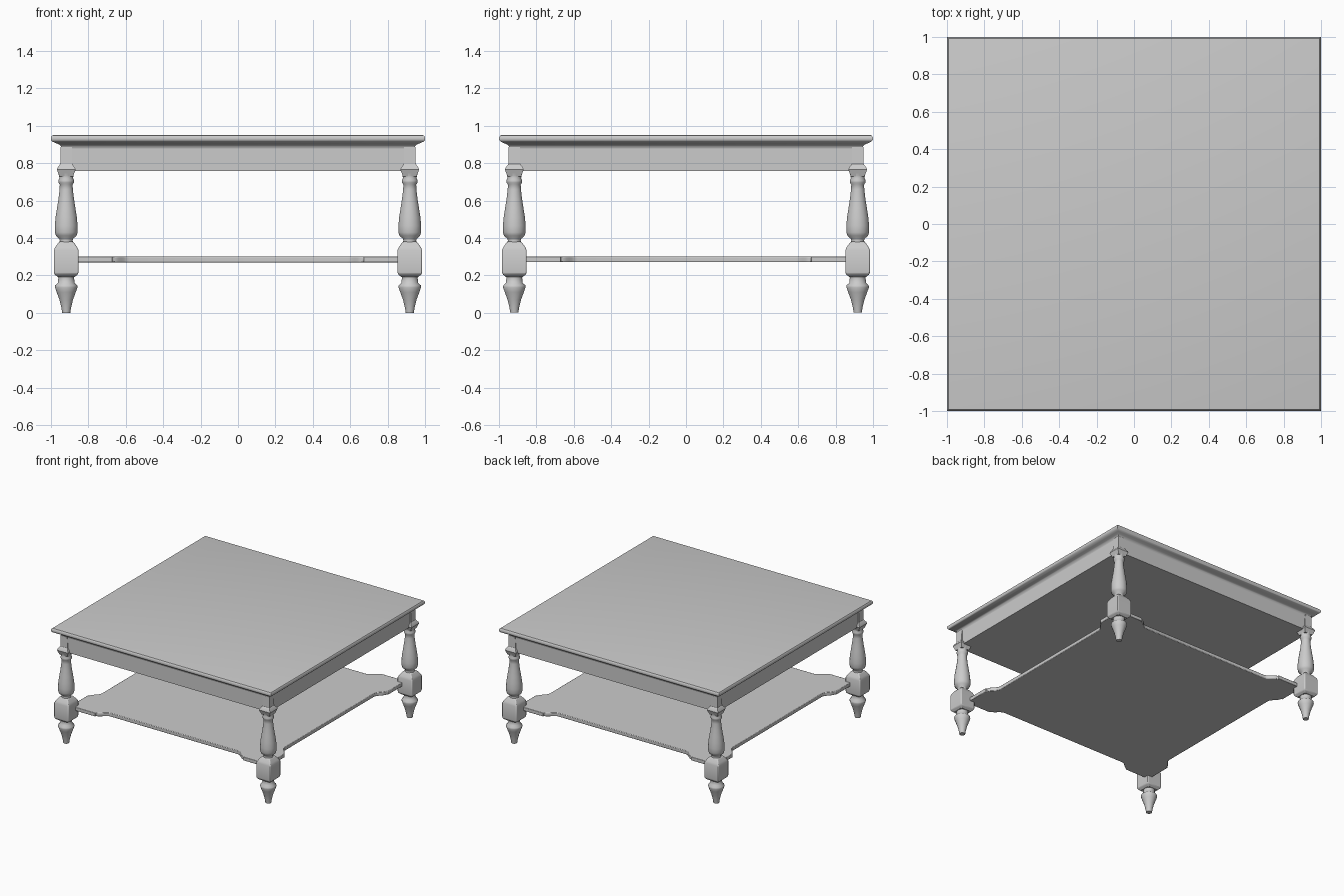
import bpy, bmesh, math

if "Cube" in bpy.data.objects:
    bpy.data.objects.remove(bpy.data.objects["Cube"])

LEG = 0.918            # leg centre offset from the middle


def loft(bm, profile, sides, cx=0.0, cy=0.0):
    """Capped stack of rings; profile = (half width, z). Four sides give a square."""
    scale = math.sqrt(2) if sides == 4 else 1.0
    rings = []
    for r, z in profile:
        ring = []
        for i in range(sides):
            a = 2 * math.pi * i / sides + math.pi / sides
            ring.append(bm.verts.new((cx + r * scale * math.cos(a),
                                      cy + r * scale * math.sin(a), z)))
        rings.append(ring)
    for lo, hi in zip(rings, rings[1:]):
        for i in range(sides):
            j = (i + 1) % sides
            bm.faces.new((lo[i], lo[j], hi[j], hi[i]))
    bm.faces.new(rings[0][::-1])
    bm.faces.new(rings[-1])


def finish(bm, name, angle=35, bevel=0.0):
    bmesh.ops.recalc_face_normals(bm, faces=bm.faces)
    mesh = bpy.data.meshes.new(name)
    bm.to_mesh(mesh)
    bm.free()
    ob = bpy.data.objects.new(name, mesh)
    bpy.context.collection.objects.link(ob)
    bpy.ops.object.select_all(action='DESELECT')
    ob.select_set(True)
    bpy.context.view_layer.objects.active = ob
    bpy.ops.object.shade_smooth_by_angle(angle=math.radians(angle))
    if bevel:
        mod = ob.modifiers.new("soft edges", 'BEVEL')
        mod.width = bevel
        mod.segments = 2
        mod.limit_method = 'ANGLE'
        mod.angle_limit = math.radians(40)
    return ob


# Table top with rounded rim and cove moulding underneath
bm = bmesh.new()
loft(bm, [(0.943, 0.878), (0.946, 0.890), (0.957, 0.900), (0.975, 0.907),
          (0.990, 0.914), (0.998, 0.922), (1.0, 0.930), (0.998, 0.941),
          (0.992, 0.948), (0.984, 0.950)], 4)
finish(bm, "table_top")

# Solid apron box under the top
bm = bmesh.new()
loft(bm, [(0.943, 0.757), (0.943, 0.885)], 4)
finish(bm, "apron")

# Turned leg profiles
foot = [(0.022, 0.0), (0.027, 0.03), (0.037, 0.07), (0.052, 0.11), (0.061, 0.135),
        (0.060, 0.147), (0.046, 0.160), (0.043, 0.185), (0.046, 0.215)]
baluster = [(0.045, 0.355), (0.035, 0.385), (0.037, 0.395), (0.056, 0.412),
            (0.062, 0.430), (0.062, 0.465), (0.058, 0.51), (0.050, 0.56),
            (0.042, 0.61), (0.036, 0.66), (0.035, 0.685), (0.042, 0.695),
            (0.043, 0.708), (0.037, 0.720), (0.040, 0.735), (0.047, 0.757)]
block = [(0.046, 0.192), (0.064, 0.207), (0.066, 0.22), (0.066, 0.335),
         (0.058, 0.352), (0.038, 0.380)]
head = [(0.036, 0.728), (0.050, 0.765), (0.047, 0.775), (0.032, 0.795), (0.030, 0.885)]

for y_name, sy in (("front", -1), ("back", 1)):
    for x_name, sx in (("left", -1), ("right", 1)):
        cx, cy = sx * LEG, sy * LEG
        bm = bmesh.new()
        loft(bm, foot, 16, cx, cy)
        loft(bm, baluster, 16, cx, cy)
        finish(bm, f"{y_name}_{x_name}_turned_leg", 50)
        bm = bmesh.new()
        loft(bm, block, 4, cx, cy)
        finish(bm, f"{y_name}_{x_name}_leg_block", 35, 0.006)
        bm = bmesh.new()
        loft(bm, head, 4, cx, cy)
        finish(bm, f"{y_name}_{x_name}_leg_head")

# Lower shelf: straight sides sweeping out into square ears at the legs
edge, ear = 0.83, 0.895
side = [(ear, -ear), (ear, -0.67)]
curve = [(edge + (ear - 0.01 - edge) * (0.5 + 0.5 * math.cos(math.pi * k / 6)),
          -0.67 + 0.09 * k / 6) for k in range(7)]
side += curve
side += [(x, -y) for x, y in reversed(side[1:])]
bm = bmesh.new()
outline = []
for q in range(4):
    c, s = round(math.cos(q * math.pi / 2)), round(math.sin(q * math.pi / 2))
    outline += [bm.verts.new((c * x - s * y, s * x + c * y, 0.27)) for x, y in side]
face = bm.faces.new(outline)
ext = bmesh.ops.extrude_face_region(bm, geom=[face])
up = [v for v in ext["geom"] if isinstance(v, bmesh.types.BMVert)]
bmesh.ops.translate(bm, verts=up, vec=(0, 0, 0.03))
finish(bm, "lower_shelf", 35, 0.004)
